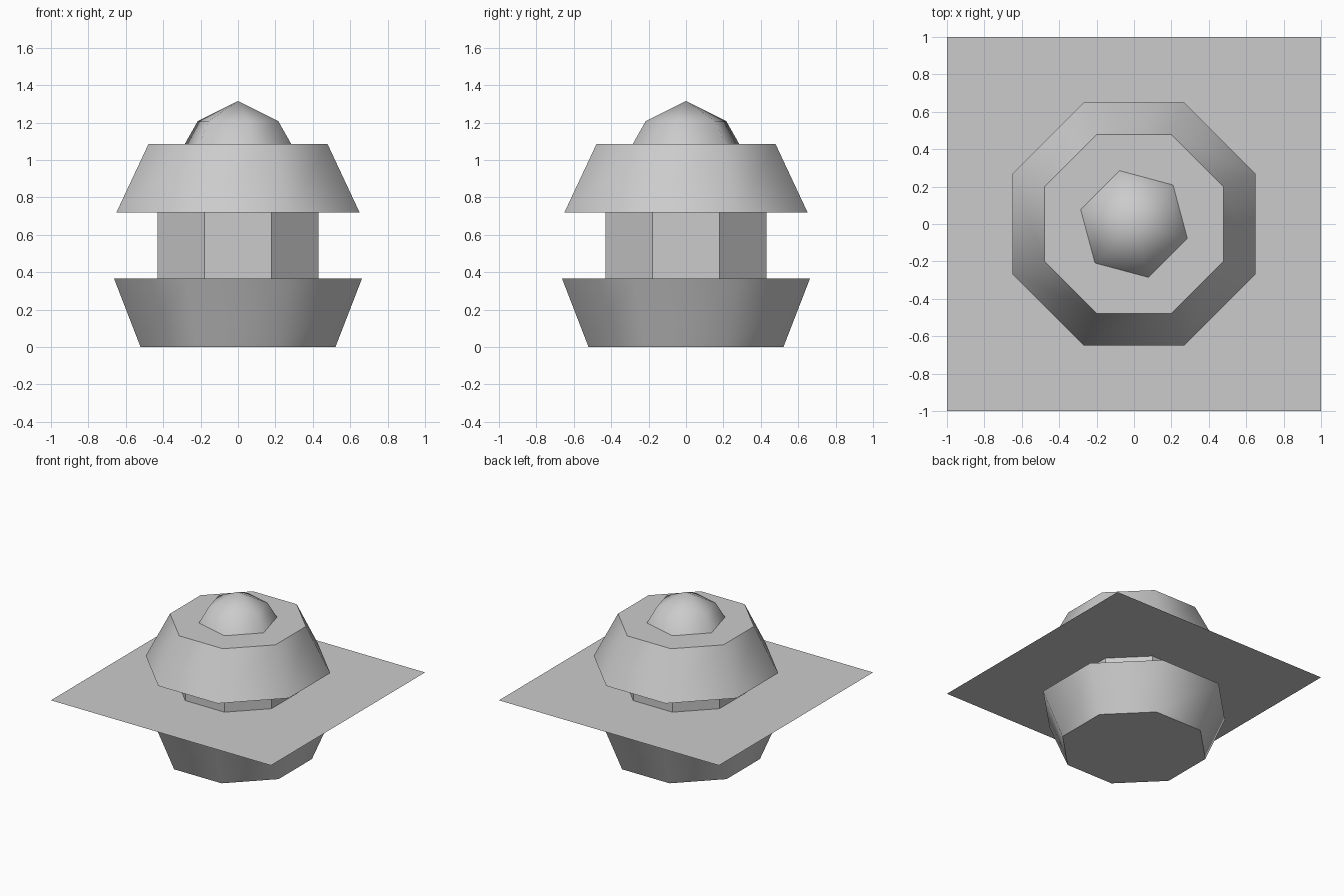
import bpy, bmesh, math

cube = bpy.data.objects.get("Cube")
if cube:
    bpy.data.objects.remove(cube, do_unlink=True)

# Single plain grey
grey = bpy.data.materials.new("plain_grey")
grey.use_nodes = True
colour = (0.6, 0.6, 0.6, 1.0)
grey.diffuse_color = colour
grey.node_tree.nodes["Principled BSDF"].inputs["Base Color"].default_value = colour


def add_object(name, bm, smooth_angle=None):
    mesh = bpy.data.meshes.new(name)
    bm.to_mesh(mesh)
    bm.free()
    mesh.materials.append(grey)
    obj = bpy.data.objects.new(name, mesh)
    bpy.context.collection.objects.link(obj)
    if smooth_angle:
        bpy.ops.object.select_all(action='DESELECT')
        obj.select_set(True)
        bpy.context.view_layer.objects.active = obj
        bpy.ops.object.shade_smooth_by_angle(angle=math.radians(smooth_angle))
    return obj


def lathe(name, profile, sides, turn, smooth_angle=None):
    """Stack polygon rings given as (corner radius, z); radius 0 makes a tip."""
    bm = bmesh.new()
    rings = []
    for r, z in profile:
        if r == 0:
            rings.append([bm.verts.new((0, 0, z))] * sides)
        else:
            angles = [math.radians(turn) + math.tau * i / sides for i in range(sides)]
            rings.append([bm.verts.new((r * math.cos(a), r * math.sin(a), z)) for a in angles])
    for low, high in zip(rings, rings[1:]):
        for i in range(sides):
            j = (i + 1) % sides
            corners = [low[i], low[j], high[j], high[i]]
            bm.faces.new(list(dict.fromkeys(corners)))
    # Cap the open ends
    bm.faces.new(rings[0][::-1])
    if profile[-1][0] > 0:
        bm.faces.new(rings[-1])
    return add_object(name, bm, smooth_angle)


# Octagon sizes are measured to the flats
flat = 1 / math.cos(math.pi / 8)

lathe("base_bowl", [(0.521 * flat, 0), (0.663 * flat, 0.367)], 8, 22.5, 43)
lathe("pillar", [(0.43 * flat, 0.367), (0.43 * flat, 0.72)], 8, 22.5)
lathe("roof", [(0.65 * flat, 0.72), (0.479 * flat, 1.085)], 8, 22.5, 43)
lathe("dome", [(0.295, 1.085), (0.223, 1.208), (0, 1.316)], 6, 45, 65)

# Thin square sheet around the pillar
bm = bmesh.new()
bm.faces.new([bm.verts.new((x, y, 0.54)) for x, y in ((-1, -1), (1, -1), (1, 1), (-1, 1))])
add_object("square_sheet", bm)
